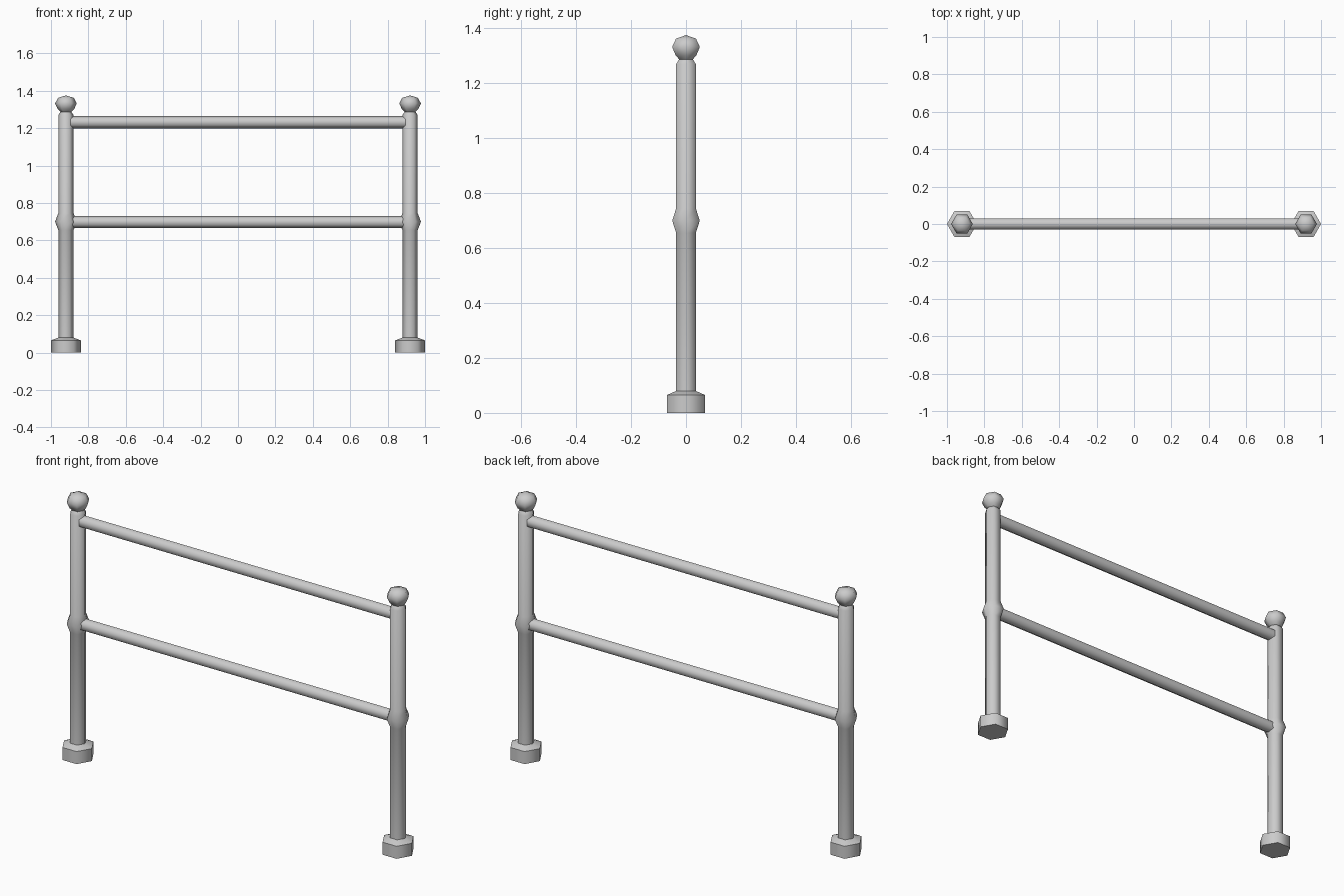
import bpy, bmesh
from math import pi, cos, sin, radians
from mathutils import Matrix, Vector

if "Cube" in bpy.data.objects:
    bpy.data.objects.remove(bpy.data.objects["Cube"])

SIDES = 6
POST_X = 0.92


def lathe(name, profile, matrix):
    """Hexagonal turned solid from (radius, height) pairs; radius 0 makes a tip."""
    bm = bmesh.new()
    rings = []
    for r, z in profile:
        if r == 0:
            rings.append([bm.verts.new((0, 0, z))] * SIDES)
        else:
            rings.append([bm.verts.new((r * cos(2 * pi * i / SIDES), r * sin(2 * pi * i / SIDES), z))
                          for i in range(SIDES)])
    for a, b in zip(rings, rings[1:]):
        for i in range(SIDES):
            j = (i + 1) % SIDES
            bm.faces.new(list(dict.fromkeys((a[i], a[j], b[j], b[i]))))
    for ring in (rings[0], rings[-1]):
        if len(set(ring)) == SIDES:
            bm.faces.new(ring)
    bm.transform(matrix)
    bmesh.ops.recalc_face_normals(bm, faces=bm.faces)
    mesh = bpy.data.meshes.new(name)
    bm.to_mesh(mesh)
    bm.free()
    obj = bpy.data.objects.new(name, mesh)
    bpy.context.collection.objects.link(obj)
    bpy.context.view_layer.objects.active = obj
    obj.select_set(True)
    bpy.ops.object.shade_smooth_by_angle(angle=radians(65))
    obj.select_set(False)
    return obj


# Posts: foot, shaft with collar, neck and ball finial
post_profile = [
    (0.08, 0), (0.08, 0.065), (0.041, 0.08),
    (0.041, 0.655), (0.058, 0.70), (0.041, 0.745),
    (0.041, 1.27), (0.029, 1.287),
    (0.044, 1.302), (0.058, 1.332), (0.042, 1.362), (0, 1.375),
]
for side, x in (("left", -POST_X), ("right", POST_X)):
    lathe(side + "_post", post_profile, Matrix.Translation((x, 0, 0)))

# Horizontal rails, with one ridge facing up
for name, z in (("lower_rail", 0.698), ("upper_rail", 1.232)):
    lathe(name, [(0.033, -0.9), (0.033, 0.9)],
          Matrix.Translation((0, 0, z)) @ Matrix.Rotation(pi / 2, 4, 'Y'))
